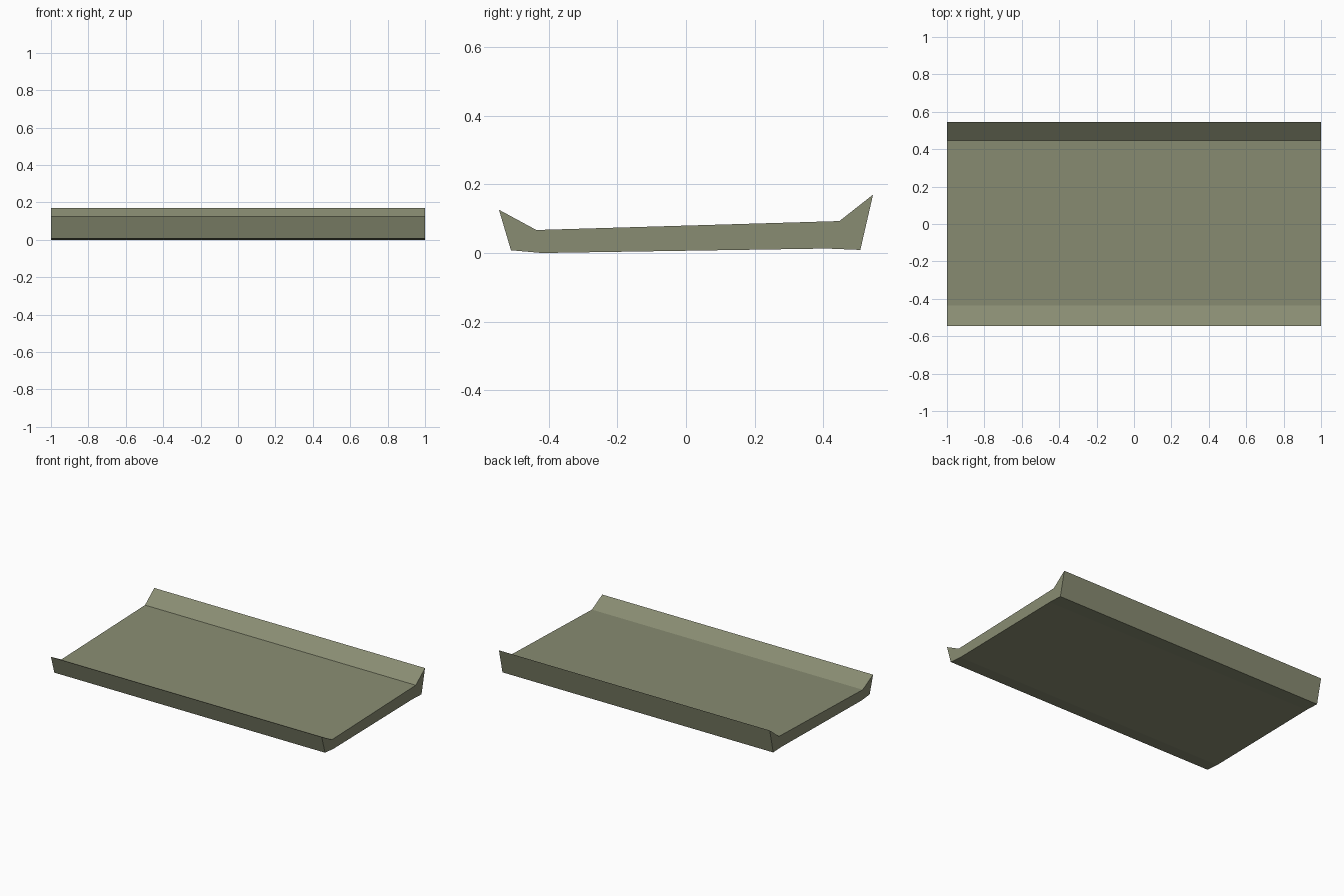
import bpy
import bmesh
from mathutils import Vector

if "Cube" in bpy.data.objects:
    bpy.data.objects.remove(bpy.data.objects["Cube"])

# Olive-grey material
mat = bpy.data.materials.new("olive_grey")
mat.diffuse_color = (0.25, 0.265, 0.17, 1.0)
mat.use_nodes = True
mat.node_tree.nodes["Principled BSDF"].inputs["Base Color"].default_value = mat.diffuse_color

# Cross-section (y, z): sloped slab with a raised lip on each long edge
PROFILE = [
    (-0.545, 0.126), (-0.51, 0.008), (-0.42, 0.0), (0.41, 0.013),
    (0.508, 0.009), (0.545, 0.17), (0.447, 0.093), (-0.436, 0.067),
]

# Extrude the section along x
bm = bmesh.new()
section = bm.faces.new([bm.verts.new((-1, y, z)) for y, z in PROFILE])
extruded = bmesh.ops.extrude_face_region(bm, geom=[section], use_keep_orig=True)
verts = [g for g in extruded["geom"] if isinstance(g, bmesh.types.BMVert)]
bmesh.ops.translate(bm, verts=verts, vec=Vector((2, 0, 0)))
bmesh.ops.recalc_face_normals(bm, faces=bm.faces)

# Tray panel object
mesh = bpy.data.meshes.new("lipped_panel")
bm.to_mesh(mesh)
bm.free()
mesh.materials.append(mat)
panel = bpy.data.objects.new("lipped_panel", mesh)
bpy.context.collection.objects.link(panel)
